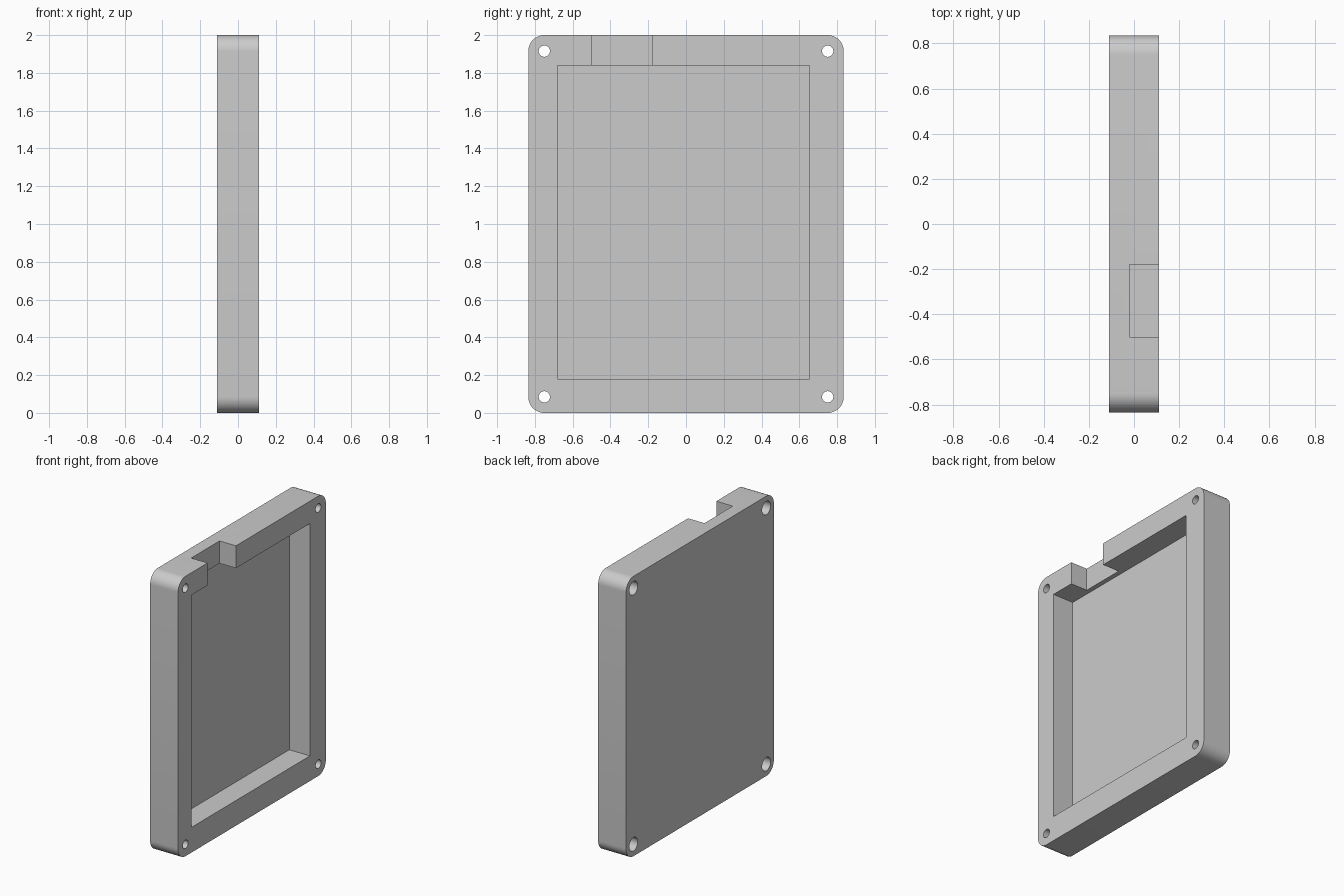
import bpy
import bmesh
from math import pi, radians
from mathutils import Matrix, Vector

cube = bpy.data.objects.get("Cube")
if cube:
    bpy.data.objects.remove(cube, do_unlink=True)

HALF_T, HALF_W, HEIGHT, RADIUS = 0.11, 0.835, 2.0, 0.085

grey = bpy.data.materials.new("plain_grey")
grey.use_nodes = True
grey.diffuse_color = (0.6, 0.6, 0.6, 1)
grey.node_tree.nodes["Principled BSDF"].inputs["Base Color"].default_value = (0.6, 0.6, 0.6, 1)


def add_object(name, bm):
    bmesh.ops.recalc_face_normals(bm, faces=bm.faces)
    mesh = bpy.data.meshes.new(name)
    bm.to_mesh(mesh)
    bm.free()
    mesh.materials.append(grey)
    obj = bpy.data.objects.new(name, mesh)
    bpy.context.collection.objects.link(obj)
    return obj


def box(name, low, high, corner_radius=0):
    low, high = Vector(low), Vector(high)
    bm = bmesh.new()
    bmesh.ops.create_cube(bm, size=1)
    bmesh.ops.scale(bm, vec=high - low, verts=bm.verts)
    bmesh.ops.translate(bm, vec=(low + high) / 2, verts=bm.verts)
    if corner_radius:
        # round only the edges that run through the thickness
        edges = [e for e in bm.edges if abs(e.verts[0].co.x - e.verts[1].co.x) > 0.01]
        bmesh.ops.bevel(bm, geom=edges, offset=corner_radius, offset_type='OFFSET',
                        segments=12, profile=0.5, affect='EDGES')
    return add_object(name, bm)


def rod(name, x0, x1, y, z, radius):
    bm = bmesh.new()
    place = Matrix.Translation(((x0 + x1) / 2, y, z)) @ Matrix.Rotation(pi / 2, 4, 'Y')
    bmesh.ops.create_cone(bm, cap_ends=True, segments=32, radius1=radius,
                          radius2=radius, depth=x1 - x0, matrix=place)
    return add_object(name, bm)


def cut(target, cutter):
    cutter.hide_render = True
    mod = target.modifiers.new("cut", 'BOOLEAN')
    mod.operation = 'DIFFERENCE'
    mod.solver = 'EXACT'
    mod.object = cutter
    bpy.context.view_layer.objects.active = target
    bpy.ops.object.modifier_apply(modifier=mod.name)
    bpy.data.objects.remove(cutter, do_unlink=True)


# Rounded slab
case = box("case_shell", (-HALF_T, -HALF_W, 0), (HALF_T, HALF_W, HEIGHT), RADIUS)

# Open pocket and the cable notch through the top rim
cut(case, box("pocket_cutter", (-0.053, -0.68, 0.18), (0.3, 0.655, 1.84)))
cut(case, box("notch_cutter", (-0.02, -0.5, 1.7), (0.3, -0.18, 2.2)))

# Corner screw holes, counterbored from the closed side
for y in (-0.75, 0.75):
    for z in (RADIUS, HEIGHT - RADIUS):
        cut(case, rod("screw_hole_cutter", -0.3, 0.3, y, z, 0.03))
        cut(case, rod("counterbore_cutter", -0.3, 0.0, y, z, 0.048))

bpy.ops.object.select_all(action='DESELECT')
case.select_set(True)
bpy.context.view_layer.objects.active = case
bpy.ops.object.shade_smooth_by_angle(angle=radians(30))
